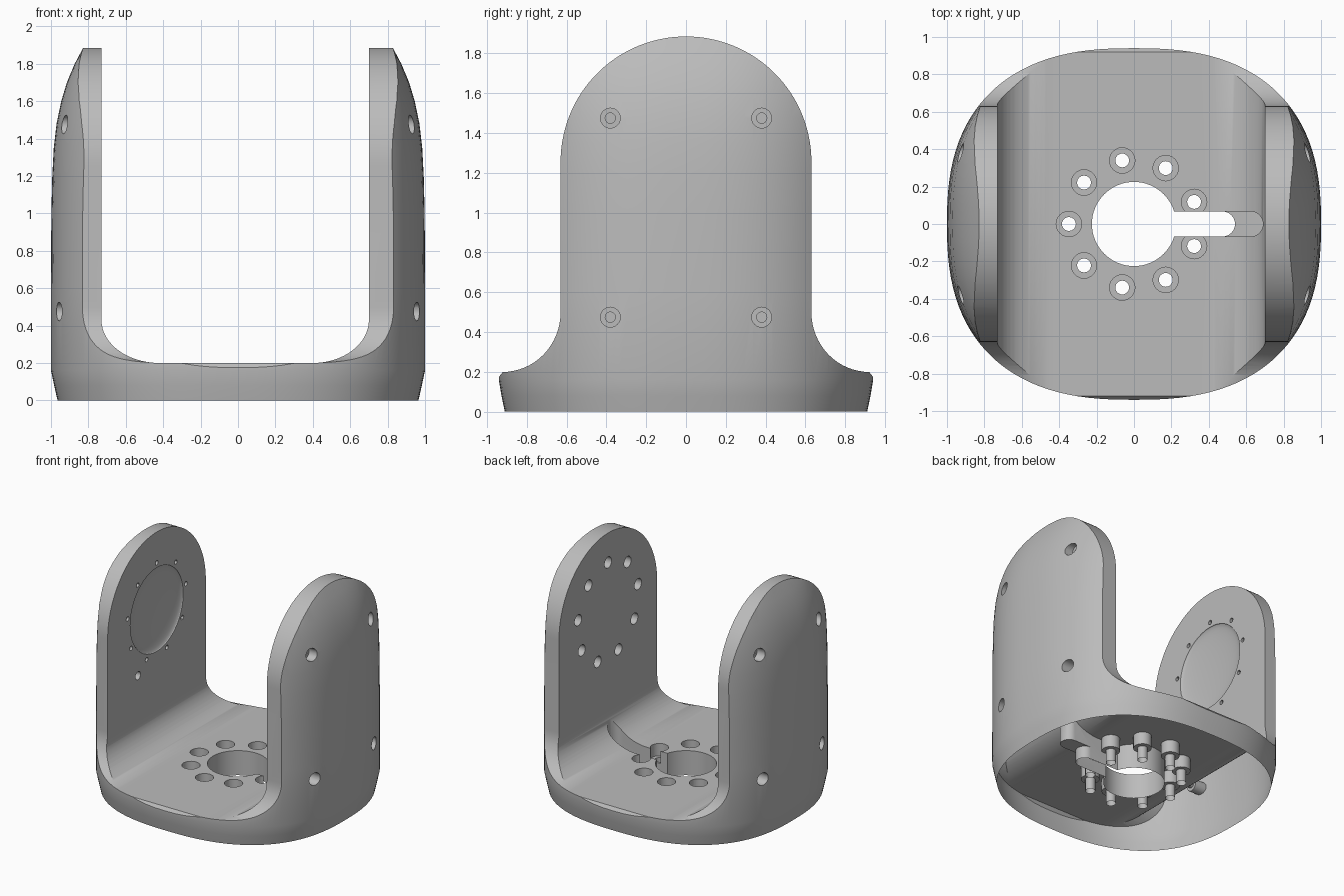
import bpy, bmesh
from math import sin, cos, pi, radians, copysign
from mathutils import Vector

if "Cube" in bpy.data.objects:
    bpy.data.objects.remove(bpy.data.objects["Cube"], do_unlink=True)

grey = bpy.data.materials.new("light grey")
grey.use_nodes = True
colour = (0.5, 0.5, 0.5, 1)
grey.diffuse_color = colour
grey.node_tree.nodes["Principled BSDF"].inputs["Base Color"].default_value = colour


def arc(cu, cv, ru, rv, a0, a1, n=24):
    """Elliptical arc between two angles in degrees."""
    return [(cu + ru * cos(radians(a0 + (a1 - a0) * i / n)),
             cv + rv * sin(radians(a0 + (a1 - a0) * i / n))) for i in range(n + 1)]


def circle(cu, cv, r, n=24):
    return arc(cu, cv, r, r, 0, 360 - 360 / n, n - 1)


def place(axis, u, v, w):
    return {"x": (w, u, v), "y": (u, w, v), "z": (u, v, w)}[axis]


def add_loft(bm, rings):
    """Skin a closed solid through equal rings of points."""
    loops = [[bm.verts.new(p) for p in ring] for ring in rings]
    n = len(loops[0])
    bm.faces.new(loops[0])
    bm.faces.new(loops[-1])
    for a, b in zip(loops, loops[1:]):
        for i in range(n):
            bm.faces.new((a[i], a[(i + 1) % n], b[(i + 1) % n], b[i]))


def add_prism(bm, axis, outline, lo, hi):
    add_loft(bm, [[place(axis, u, v, w) for u, v in outline] for w in (lo, hi)])


def make_object(name, bm):
    bmesh.ops.recalc_face_normals(bm, faces=bm.faces)
    mesh = bpy.data.meshes.new(name)
    bm.to_mesh(mesh)
    bm.free()
    mesh.materials.append(grey)
    obj = bpy.data.objects.new(name, mesh)
    bpy.context.collection.objects.link(obj)
    return obj


def prisms(name, items):
    bm = bmesh.new()
    for item in items:
        add_prism(bm, *item)
    return make_object(name, bm)


# Outer body: squarish oval, tapered at the foot and rounded over at the top
sections = [(0, .965, .91), (.08, .983, .927), (.16, 1, .94), (.6, 1, .94), (1, .998, .94),
            (1.2, .993, .94), (1.35, .985, .94), (1.48, .97, .94), (1.6, .945, .94),
            (1.7, .915, .94), (1.8, .873, .94), (1.9, .82, .94)]


def oval(z, rx, ry, n=112, power=2 / 2.5):
    ring = []
    for i in range(n):
        c, s = cos(2 * pi * i / n), sin(2 * pi * i / n)
        ring.append((rx * copysign(abs(c) ** power, c), ry * copysign(abs(s) ** power, s), z))
    return ring


bm = bmesh.new()
add_loft(bm, [oval(*s) for s in sections])
bracket = make_object("bracket", bm)

# Side outline: round-topped arms flaring into the base
half = arc(.92, .5, .29, .3, 270, 180, 16) + arc(0, 1.255, .63, .63, 0, 90, 32)
half = [(1.0, -.1), (1.0, .1), (.94, .175)] + half
side_outline = prisms("side_outline", [("x", half + [(-y, z) for y, z in reversed(half[:-1])], -1.3, 1.3)])

# Opening between the arms, with rounded lower corners
opening = arc(-.42, .43, .31, .23, 180, 270, 16) + arc(.4, .43, .3, .23, 270, 360, 16)
arm_gap = prisms("arm_gap", [("y", opening + [(.7, 2.5), (-.73, 2.5)], -1.3, 1.3)])

# Central bore and cable slot
def slot(end, r=.067):
    return [(0, -r)] + arc(end - r, 0, r, r, -90, 90, 16) + [(0, r)]


bore = prisms("bore", [("z", circle(0, 0, .225, 64), -.2, .6)])
through_slot = prisms("through_slot", [("z", slot(.54), -.2, .6)])
slot_recess = prisms("slot_recess", [("z", slot(.69), .1, .6)])

# Screw seats and screw holes of the base, the arm outsides and the arm insides
seats, shanks = [], []
for i in range(9):
    a = radians(180 + 40 * i)
    u, v = .345 * cos(a) - .003, .345 * sin(a)
    seats.append(("z", circle(u, v, .068), .1, .6))
    shanks.append(("z", circle(u, v, .037), -.2, .15))
    a = radians(90 + 40 * i)
    u, v = cos(a), sin(a)
    seats.append(("x", circle(.39 * u, 1.255 + .39 * v, .045, 20), .6, .76))
    seats.append(("x", circle(.38 * u, 1.255 + .38 * v, .018, 12), -.79, -.6))
seats.append(("x", circle(-.24, .81, .033, 16), -.79, -.6))
for y in (-.38, .38):
    for z in (.475, 1.475):
        for side in (-1, 1):
            lo, mid, hi = sorted((.8 * side, .87 * side, 1.2 * side), key=abs)
            seats.append(("x", circle(y, z, .05), *sorted((mid, hi))))
            shanks.append(("x", circle(y, z, .026, 16), *sorted((lo, .9 * side))))
screw_seats = prisms("screw_seats", seats)
screw_holes = prisms("screw_holes", shanks)

# Shallow round dishes on the inner arm faces
bm = bmesh.new()
for x, r, depth in ((-.73, .34, .04), (.70, .27, .02)):
    made = bmesh.ops.create_uvsphere(bm, u_segments=48, v_segments=24, radius=1)["verts"]
    for v in made:
        p = v.co.copy()
        v.co = Vector((x + p.z * depth, p.x * r, 1.255 + p.y * r))
dishes = make_object("dishes", bm)

# Carve the body
steps = [(side_outline, "INTERSECT")] + [(c, "DIFFERENCE") for c in (
    arm_gap, bore, slot_recess, through_slot, screw_seats, screw_holes, dishes)]
for cutter, operation in steps:
    cutter.hide_render = True
    mod = bracket.modifiers.new(cutter.name, "BOOLEAN")
    mod.object, mod.operation, mod.solver = cutter, operation, "EXACT"
bpy.context.view_layer.update()
graph = bpy.context.evaluated_depsgraph_get()
carved = bpy.data.meshes.new_from_object(bracket.evaluated_get(graph))
bracket.modifiers.clear()
bracket.data = carved
for cutter, _ in steps:
    bpy.data.objects.remove(cutter, do_unlink=True)

# Hollow shell: leave the underside open
bm = bmesh.new()
bm.from_mesh(carved)
bottom = [f for f in bm.faces if all(v.co.z < .001 for v in f.verts)]
bmesh.ops.delete(bm, geom=bottom, context="FACES")
bm.to_mesh(carved)
bm.free()
carved.materials.clear()
carved.materials.append(grey)
for poly in carved.polygons:
    poly.material_index = 0

bpy.ops.object.select_all(action="DESELECT")
bracket.select_set(True)
bpy.context.view_layer.objects.active = bracket
bpy.ops.object.shade_smooth_by_angle(angle=radians(30))
